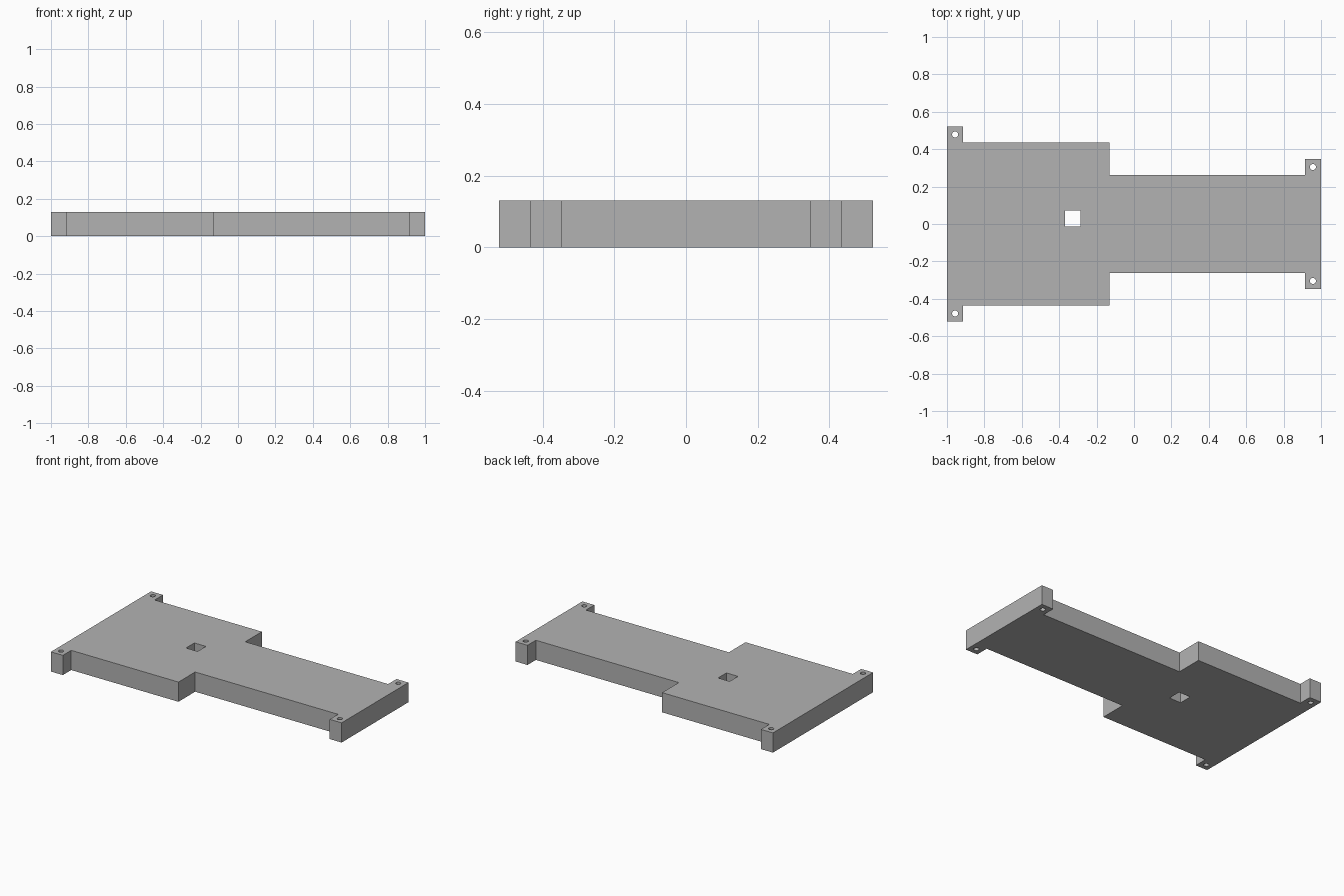
import bpy
import bmesh
from math import cos, sin, tau

cube = bpy.data.objects.get("Cube")
if cube:
    bpy.data.objects.remove(cube, do_unlink=True)

HEIGHT = 0.13
TAB = 0.087            # side of the square corner tabs
WIDE, NARROW = 0.435, 0.261
STEP_X = -0.13         # where the wide half meets the narrow half
HOLE_RADIUS = 0.016

grey = bpy.data.materials.new("plain_grey")
grey.use_nodes = True
grey.diffuse_color = (0.45, 0.45, 0.45, 1)
grey.node_tree.nodes["Principled BSDF"].inputs["Base Color"].default_value = grey.diffuse_color


def add_loop(curve, points):
    """Add one closed straight-sided loop to a flat curve."""
    spline = curve.splines.new("POLY")
    spline.points.add(len(points) - 1)
    for point, (x, y) in zip(spline.points, points):
        point.co = (x, y, 0, 1)
    spline.use_cyclic_u = True


def circle(cx, cy, radius, sides=32):
    return [(cx + radius * cos(tau * i / sides), cy + radius * sin(tau * i / sides))
            for i in range(sides)]


curve = bpy.data.curves.new("mounting_plate_profile", "CURVE")
curve.dimensions = "2D"
curve.fill_mode = "BOTH"
curve.extrude = HEIGHT / 2

# Stepped outline with a tab at each corner, mirrored front to back
half = [(-1, WIDE + TAB), (-1 + TAB, WIDE + TAB), (-1 + TAB, WIDE), (STEP_X, WIDE),
        (STEP_X, NARROW), (1 - TAB, NARROW), (1 - TAB, NARROW + TAB), (1, NARROW + TAB)]
add_loop(curve, half + [(x, -y) for x, y in reversed(half)])

# Square opening in the wide half
x0, x1, y0, y1 = -0.37, -0.285, -0.014, 0.073
add_loop(curve, [(x0, y0), (x1, y0), (x1, y1), (x0, y1)])

# Round screw holes in the tabs
for side in (-1, 1):
    add_loop(curve, circle(-1 + TAB / 2, side * (WIDE + TAB / 2), HOLE_RADIUS))
    add_loop(curve, circle(1 - TAB / 2, side * (NARROW + TAB / 2), HOLE_RADIUS))

# Turn the profile into one solid mesh
profile = bpy.data.objects.new("profile_helper", curve)
bpy.context.collection.objects.link(profile)
bpy.context.view_layer.update()
evaluated = profile.evaluated_get(bpy.context.evaluated_depsgraph_get())
mesh = bpy.data.meshes.new_from_object(evaluated)
bpy.data.objects.remove(profile, do_unlink=True)
mesh.name = "mounting_plate"

bm = bmesh.new()
bm.from_mesh(mesh)
bmesh.ops.remove_doubles(bm, verts=bm.verts, dist=0.0001)
bmesh.ops.translate(bm, verts=bm.verts, vec=(0, 0, HEIGHT / 2))
bmesh.ops.recalc_face_normals(bm, faces=bm.faces)
bm.to_mesh(mesh)
bm.free()

mesh.materials.clear()
mesh.materials.append(grey)
plate = bpy.data.objects.new("mounting_plate", mesh)
bpy.context.collection.objects.link(plate)
bpy.ops.object.select_all(action="DESELECT")
plate.select_set(True)
bpy.context.view_layer.objects.active = plate
bpy.ops.object.shade_smooth_by_angle()
